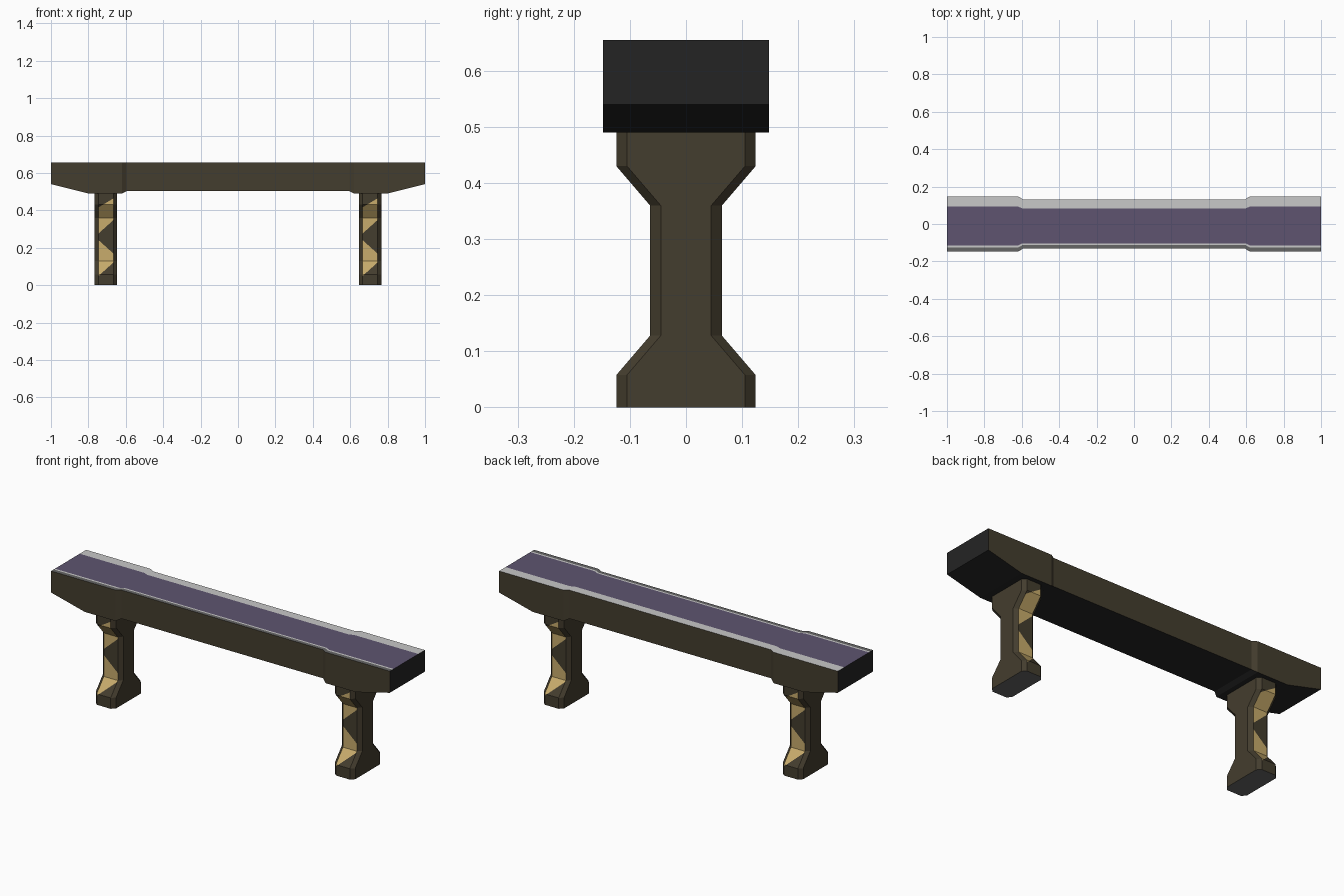
import bpy, bmesh
from mathutils import Vector

if "Cube" in bpy.data.objects:
    bpy.data.objects.remove(bpy.data.objects["Cube"])


def material(name, rgb):
    m = bpy.data.materials.new(name)
    lin = [(c / 255 / 12.92) if c < 10 else ((c / 255 + 0.055) / 1.055) ** 2.4 for c in rgb]
    m.diffuse_color = (*lin, 1)
    m.use_nodes = True
    m.node_tree.nodes["Principled BSDF"].inputs["Base Color"].default_value = m.diffuse_color
    return m


BROWN = material("dark brown", (68, 61, 46))
TAN = material("tan stripe", (200, 172, 108))
BLACK = material("black", (36, 36, 36))
PURPLE = material("purple", (94, 84, 112))
LIGHT = material("light grey", (200, 200, 200))
GREY = material("mid grey", (102, 102, 102))


def finish(bm, name, mats):
    bmesh.ops.recalc_face_normals(bm, faces=bm.faces)
    me = bpy.data.meshes.new(name)
    bm.to_mesh(me)
    bm.free()
    for m in mats:
        me.materials.append(m)
    ob = bpy.data.objects.new(name, me)
    bpy.context.collection.objects.link(ob)
    return ob


def loft(bm, rings):
    """Skin closed rings; returns side faces by segment and the two caps."""
    vs = [[bm.verts.new(p) for p in r] for r in rings]
    n = len(vs[0])
    sides = [(i, bm.faces.new((a[i], a[(i + 1) % n], b[(i + 1) % n], b[i])))
             for a, b in zip(vs, vs[1:]) for i in range(n)]
    return sides, bm.faces.new(vs[0]), bm.faces.new(vs[-1])


# Seat: beam with wider, deeper ends and an inlaid coloured top
half = [(0.595, 0.132, 0.503), (0.62, 0.148, 0.49), (0.80, 0.148, 0.49), (1.0, 0.148, 0.54)]
stations = [(-x, w, b) for x, w, b in reversed(half)] + half
TOP = 0.655
bands = [-1, -0.85, -0.78, 0.63, 1]
rings = [[(x, -w, b)] + [(x, w * f, TOP) for f in bands] + [(x, w, b)] for x, w, b in stations]
bm = bmesh.new()
sides, c0, c1 = loft(bm, rings)
segment_mat = [0, 2, 3, 4, 3, 0, 1]   # side, edge, line, centre, edge, side, underside
for i, f in sides:
    f.material_index = segment_mat[i]
c0.material_index = c1.material_index = 1
finish(bm, "seat", [BROWN, BLACK, GREY, LIGHT, PURPLE])

# Legs: chamfered I-shaped pillars with slanted warning stripes front and back
profile = [(0, 0.124), (0.058, 0.124), (0.128, 0.064), (0.36, 0.064), (0.43, 0.124), (0.492, 0.124)]
HX, CH = 0.06, 0.019
# stripe edges as (height at centre, slope across the face)
stripes = [((0.085, 0.9), (0.205, -0.9)), ((0.312, 0.9), (0.44, 0.6))]


def leg(name, cx):
    bm = bmesh.new()
    rings = []
    for z, w in profile:
        q = [(HX, w - CH), (HX - CH, w)]
        ring = q + [(-x, y) for x, y in reversed(q)]
        ring += [(-x, -y) for x, y in ring]
        rings.append([(cx + x, y, z) for x, y in ring])
    sides, foot, _ = loft(bm, rings)
    foot.material_index = 2
    for seg, s in ((1, 1), (5, -1)):
        faces = [f for i, f in sides if i == seg]
        for pair in stripes:
            for h, k in pair:
                geom = set(faces)
                for f in faces:
                    geom |= set(f.edges) | set(f.verts)
                r = bmesh.ops.bisect_plane(bm, geom=list(geom), dist=1e-6,
                                           plane_co=(cx, 0, h), plane_no=Vector((s * k, 0, 1)))
                faces = [g for g in r["geom"] if isinstance(g, bmesh.types.BMFace)]
        for f in faces:
            c = f.calc_center_median()
            d = -s * (c.x - cx)
            if any(lo + kl * d < c.z < hi + kh * d for (lo, kl), (hi, kh) in stripes):
                f.material_index = 1
    finish(bm, name, [BROWN, TAN, GREY])


leg("left_leg", -0.706)
leg("right_leg", 0.706)
